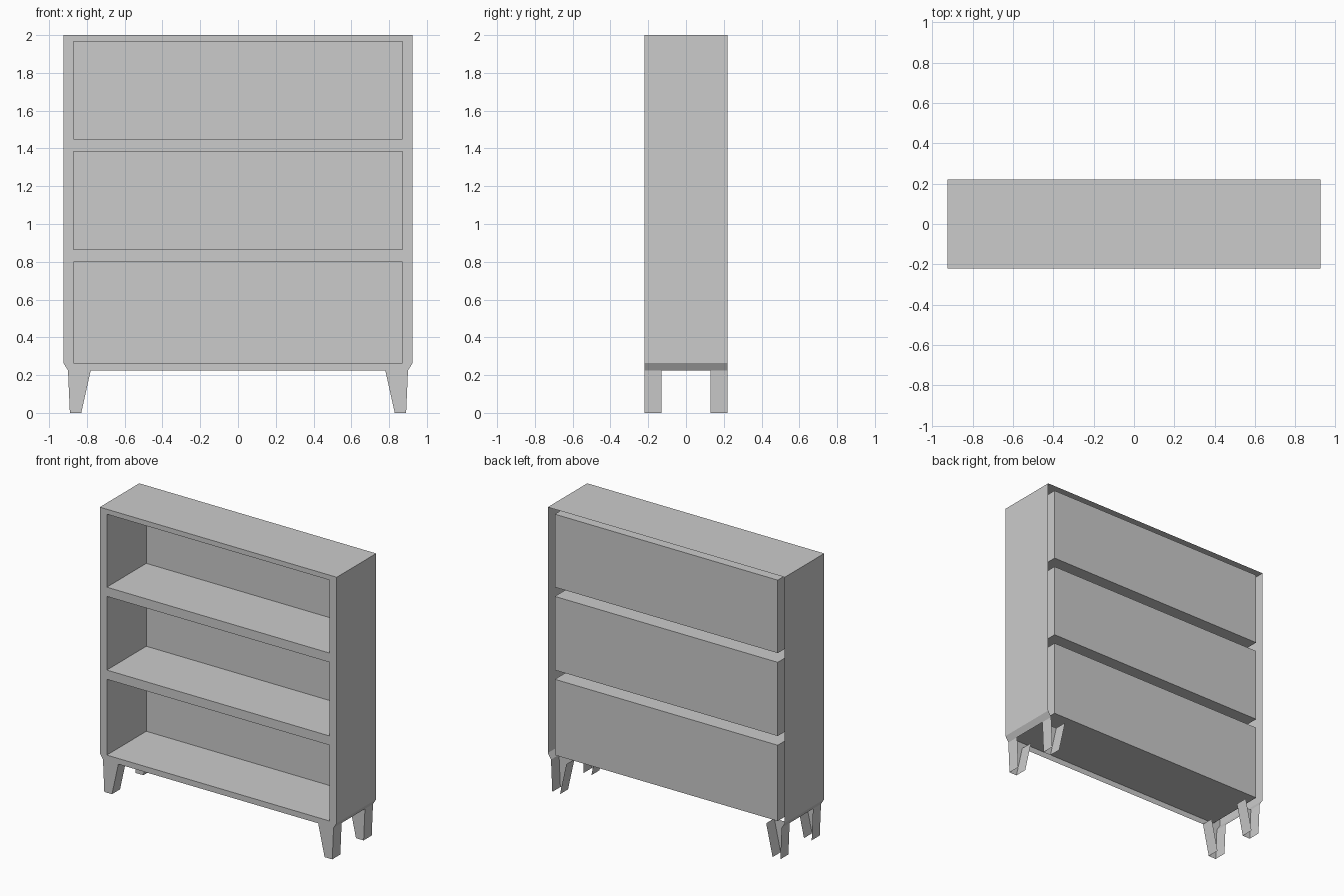
import bpy
import bmesh

if "Cube" in bpy.data.objects:
    bpy.data.objects.remove(bpy.data.objects["Cube"], do_unlink=True)

# Overall sizes
HALF_W, HALF_D, HEIGHT = 0.925, 0.22, 2.0
INNER_W = 0.87
BASE_Z, SKIRT_Z = 0.265, 0.225
SKIRT_W = 0.90
OPENINGS = [(BASE_Z, 0.80), (0.865, 1.385), (1.45, 1.965)]

grey = bpy.data.materials.new("plain_grey")
grey.use_nodes = True
GREY = (0.6, 0.6, 0.6, 1.0)
grey.diffuse_color = GREY
grey.node_tree.nodes["Principled BSDF"].inputs["Base Color"].default_value = GREY


def make_part(name, polygons):
    """Build one flat-shaded sheet object from a list of corner loops."""
    bm = bmesh.new()
    for corners in polygons:
        bm.faces.new([bm.verts.new(c) for c in corners])
    bmesh.ops.remove_doubles(bm, verts=bm.verts[:], dist=0.0001)
    mesh = bpy.data.meshes.new(name)
    bm.to_mesh(mesh)
    bm.free()
    mesh.materials.append(grey)
    obj = bpy.data.objects.new(name, mesh)
    bpy.context.collection.objects.link(obj)
    return obj


def front_quad(low, high, y):
    """Quad facing the front; low and high are (x0, x1, z)."""
    a, b, z0 = low
    c, d, z1 = high
    return [(a, y, z0), (b, y, z0), (d, y, z1), (c, y, z1)]


def sweep(profile, y0, y1):
    """Sheet made by drawing an x-z profile from front to back."""
    return [[(a, y0, b), (a, y1, b), (c, y1, d), (c, y0, d)]
            for (a, b), (c, d) in zip(profile, profile[1:])]


# Front frame: rails, stiles and the tapered skirt
frame = [front_quad((-SKIRT_W, SKIRT_W, SKIRT_Z), (-HALF_W, HALF_W, BASE_Z), -HALF_D)]
tops = [z0 for z0, z1 in OPENINGS[1:]] + [HEIGHT]
for (z0, z1), top in zip(OPENINGS, tops):
    for a, b in ((-HALF_W, -INNER_W), (INNER_W, HALF_W)):
        frame.append(front_quad((a, b, z0), (a, b, z1), -HALF_D))
    frame.append(front_quad((-HALF_W, HALF_W, z1), (-HALF_W, HALF_W, top), -HALF_D))
make_part("front_frame", frame)

# Outer case: sides, top and the slanted lower edges, open at the back
case = [(SKIRT_W, SKIRT_Z), (HALF_W, BASE_Z), (HALF_W, HEIGHT),
        (-HALF_W, HEIGHT), (-HALF_W, BASE_Z), (-SKIRT_W, SKIRT_Z)]
make_part("outer_case", sweep(case, -HALF_D, HALF_D))

# Shelf compartments, open at the front
for name, (z0, z1) in zip(("lower", "middle", "upper"), OPENINGS):
    ring = [(-INNER_W, z0), (-INNER_W, z1), (INNER_W, z1), (INNER_W, z0), (-INNER_W, z0)]
    back = front_quad((-INNER_W, INNER_W, z0), (-INNER_W, INNER_W, z1), HALF_D)
    make_part(name + "_compartment", sweep(ring, -HALF_D, HALF_D) + [back])

# Tapered legs: front plate with two sides
LEG_DEPTH = 0.09
for row, y in (("front", -HALF_D), ("rear", HALF_D - LEG_DEPTH)):
    for side, s in (("left", 1), ("right", -1)):
        inner = [(s * 0.78, SKIRT_Z), (s * 0.83, 0)]
        outer = [(s * 0.89, 0), (s * SKIRT_W, SKIRT_Z)]
        if s < 0:
            inner, outer = outer[::-1], inner[::-1]
        plate = front_quad((inner[1][0], outer[0][0], 0),
                           (inner[0][0], outer[1][0], SKIRT_Z), y)
        sides = sweep(inner, y, y + LEG_DEPTH) + sweep(outer, y, y + LEG_DEPTH)
        make_part(f"{row}_{side}_leg", [plate] + sides)
